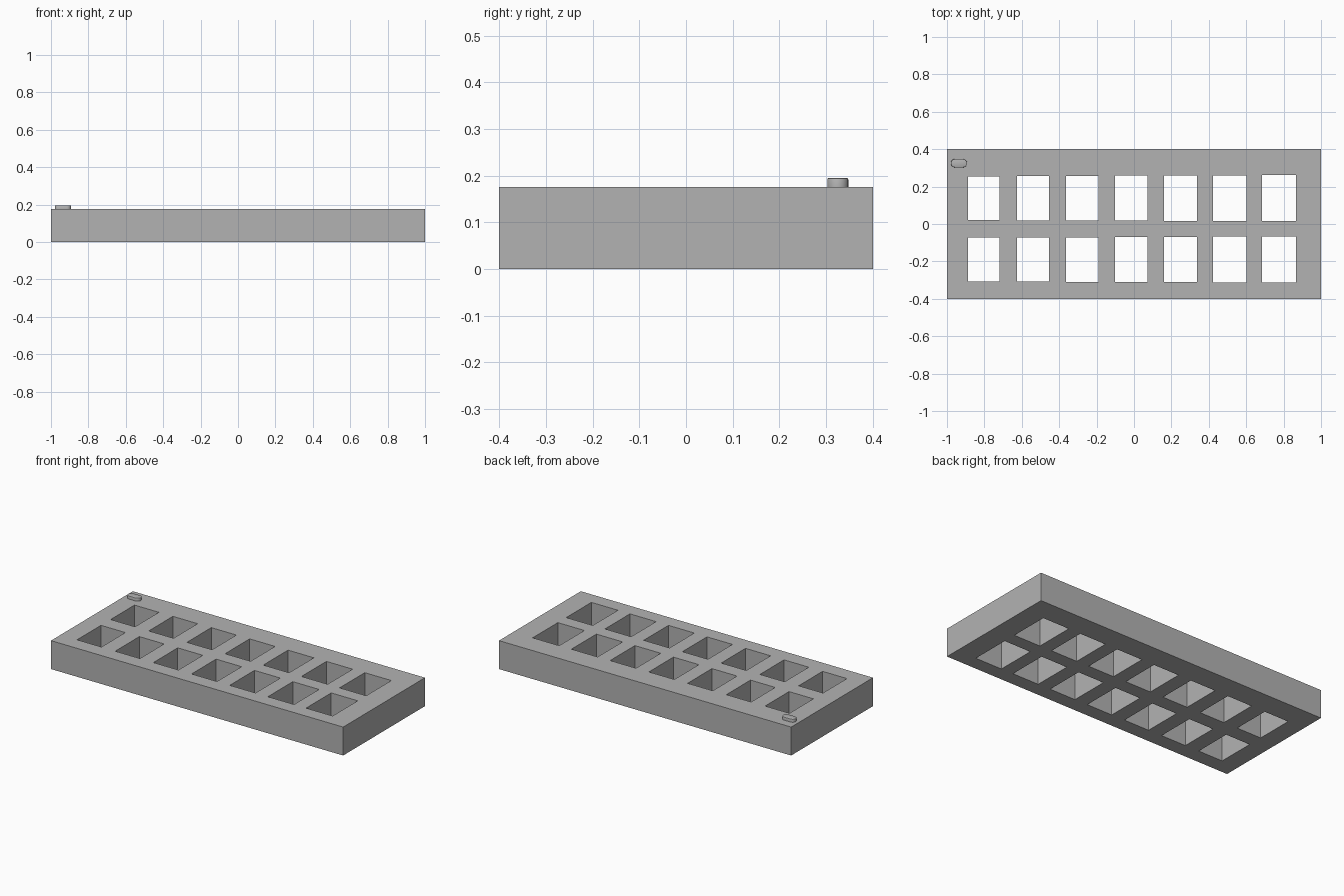
import bpy
import bmesh
import math

cube = bpy.data.objects.get("Cube")
if cube:
    bpy.data.objects.remove(cube, do_unlink=True)

HEIGHT = 0.176
COLUMNS = 7

grey = bpy.data.materials.new("plain grey")
grey.use_nodes = True
colour = (0.45, 0.45, 0.45, 1)
grey.diffuse_color = colour
grey.node_tree.nodes["Principled BSDF"].inputs["Base Color"].default_value = colour


def finish(bm, name):
    """Turn a bmesh into a named grey object."""
    bmesh.ops.recalc_face_normals(bm, faces=bm.faces)
    mesh = bpy.data.meshes.new(name)
    bm.to_mesh(mesh)
    bm.free()
    mesh.materials.append(grey)
    obj = bpy.data.objects.new(name, mesh)
    bpy.context.collection.objects.link(obj)
    return obj


def add_box(bm, x0, x1, y0, y1, z0, z1):
    verts = bmesh.ops.create_cube(bm, size=1)["verts"]
    bmesh.ops.scale(bm, verts=verts, vec=(x1 - x0, y1 - y0, z1 - z0))
    bmesh.ops.translate(bm, verts=verts,
                        vec=((x0 + x1) / 2, (y0 + y1) / 2, (z0 + z1) / 2))


# Slab
bm = bmesh.new()
add_box(bm, -1, 1, -0.4, 0.4, 0, HEIGHT)
gauge_block = finish(bm, "gauge_block")

# Through holes: each is slightly larger than the one before it
bm = bmesh.new()
for row, centre_y in enumerate((0.138, -0.19)):
    for col in range(COLUMNS):
        left = -0.887 + 0.262 * col
        width = 0.167 + 0.0025 * col
        half_depth = 0.117 + 0.001 * col
        add_box(bm, left, left + width, centre_y - half_depth,
                centre_y + half_depth, -0.1, HEIGHT + 0.1)
hole_cutter = finish(bm, "hole_cutter")
hole_cutter.hide_render = True

cut = gauge_block.modifiers.new("holes", "BOOLEAN")
cut.operation = "DIFFERENCE"
cut.solver = "EXACT"
cut.object = hole_cutter
bpy.context.view_layer.objects.active = gauge_block
gauge_block.select_set(True)
bpy.ops.object.modifier_apply(modifier=cut.name)
bpy.data.objects.remove(hole_cutter, do_unlink=True)

# Corner marker: a pill-shaped stud with a softened top rim
RADIUS, HALF_SPAN, STEPS = 0.0225, 0.021, 12
bm = bmesh.new()
outline = []
for side in (1, -1):
    for i in range(STEPS + 1):
        a = math.pi * i / STEPS - side * math.pi / 2
        outline.append(bm.verts.new((-0.936 + side * HALF_SPAN + RADIUS * math.cos(a),
                                     0.325 + RADIUS * math.sin(a), HEIGHT)))
base = bm.faces.new(outline)
top = bmesh.ops.extrude_face_region(bm, geom=[base], use_keep_orig=True)["geom"]
top_verts = [g for g in top if isinstance(g, bmesh.types.BMVert)]
rim = [g for g in top if isinstance(g, bmesh.types.BMEdge)]
bmesh.ops.translate(bm, verts=top_verts, vec=(0, 0, 0.019))
bmesh.ops.bevel(bm, geom=rim, offset=0.003, segments=2, profile=0.5, affect="EDGES")
corner_marker = finish(bm, "corner_marker")

bpy.ops.object.select_all(action="DESELECT")
corner_marker.select_set(True)
bpy.context.view_layer.objects.active = corner_marker
bpy.ops.object.shade_smooth_by_angle(angle=math.radians(35))
